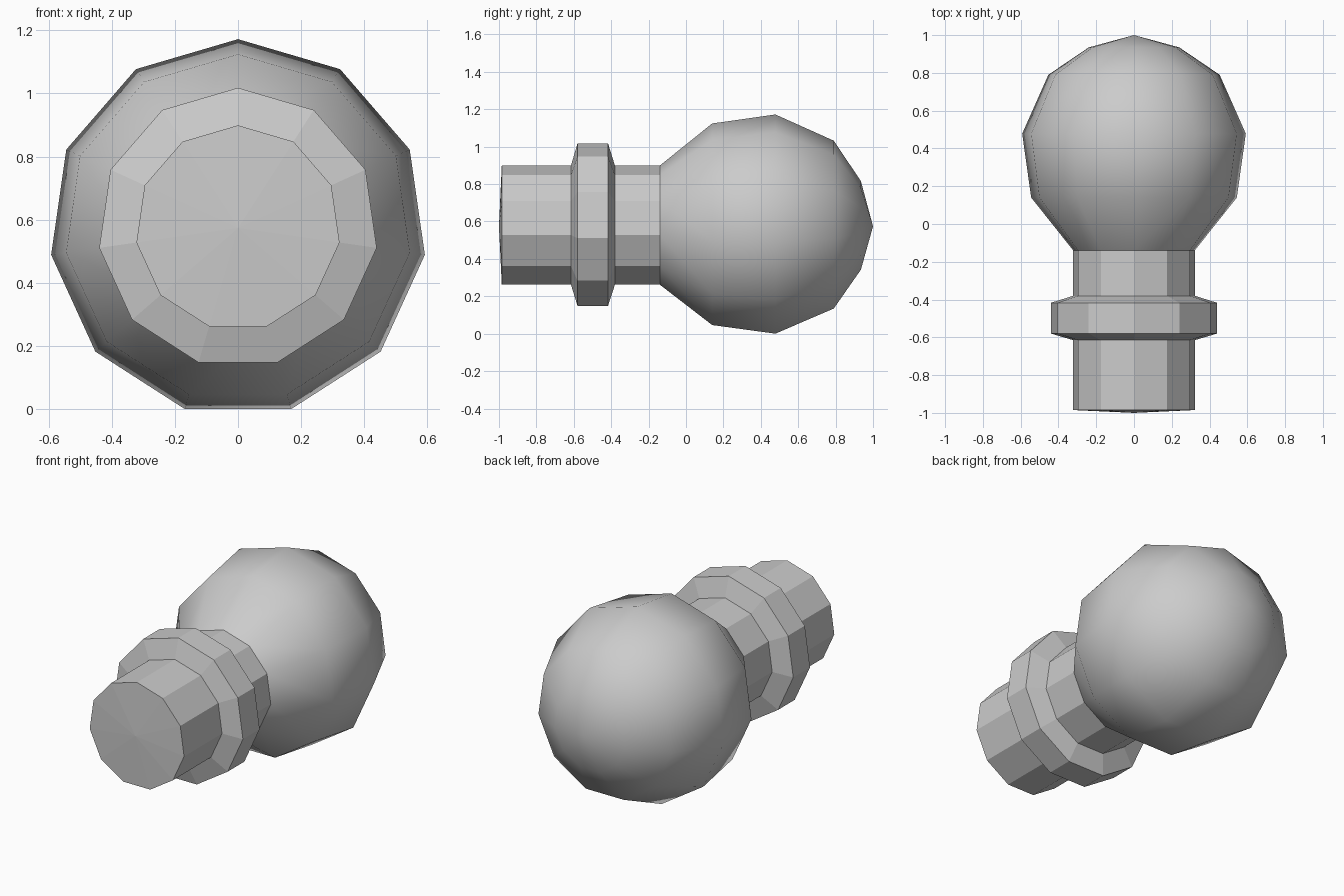
import bpy, bmesh, math

if "Cube" in bpy.data.objects:
    bpy.data.objects.remove(bpy.data.objects["Cube"])

SIDES = 11
CENTRE_Z = 0.574


def lathe(name, profile, smooth):
    """Revolve (y, radius) points around a horizontal axis; radius 0 makes a pole."""
    bm = bmesh.new()
    rings = []
    for y, r in profile:
        count = SIDES if r > 0 else 1
        ring = []
        for i in range(count):
            a = 2 * math.pi * i / SIDES
            ring.append(bm.verts.new((r * math.sin(a), y, CENTRE_Z + r * math.cos(a))))
        rings.append(ring)
    for a, b in zip(rings, rings[1:]):
        for i in range(SIDES):
            j = (i + 1) % SIDES
            corners = [a[i % len(a)], a[j % len(a)], b[j % len(b)], b[i % len(b)]]
            face = bm.faces.new(list(dict.fromkeys(corners)))
            face.smooth = smooth
    # Both profiles run front to back, so flip if the faces point inward
    bm.normal_update()
    f = max(bm.faces, key=lambda f: f.calc_area())
    c = f.calc_center_median()
    if f.normal.x * c.x + f.normal.z * (c.z - CENTRE_Z) < 0:
        bmesh.ops.reverse_faces(bm, faces=bm.faces[:])
    mesh = bpy.data.meshes.new(name)
    bm.to_mesh(mesh)
    bm.free()
    obj = bpy.data.objects.new(name, mesh)
    bpy.context.collection.objects.link(obj)
    return obj


# Faceted socket: slightly domed end cap, neck and raised collar
lathe("socket_base", [(-1.0, 0), (-0.985, 0.325), (-0.615, 0.325), (-0.58, 0.444),
                      (-0.417, 0.444), (-0.38, 0.325), (-0.14, 0.325)], False)

# Smooth rounded bulb
lathe("bulb", [(-0.14, 0.325), (0.14, 0.55), (0.478, 0.598),
               (0.79, 0.458), (0.935, 0.242), (1.0, 0)], True)
